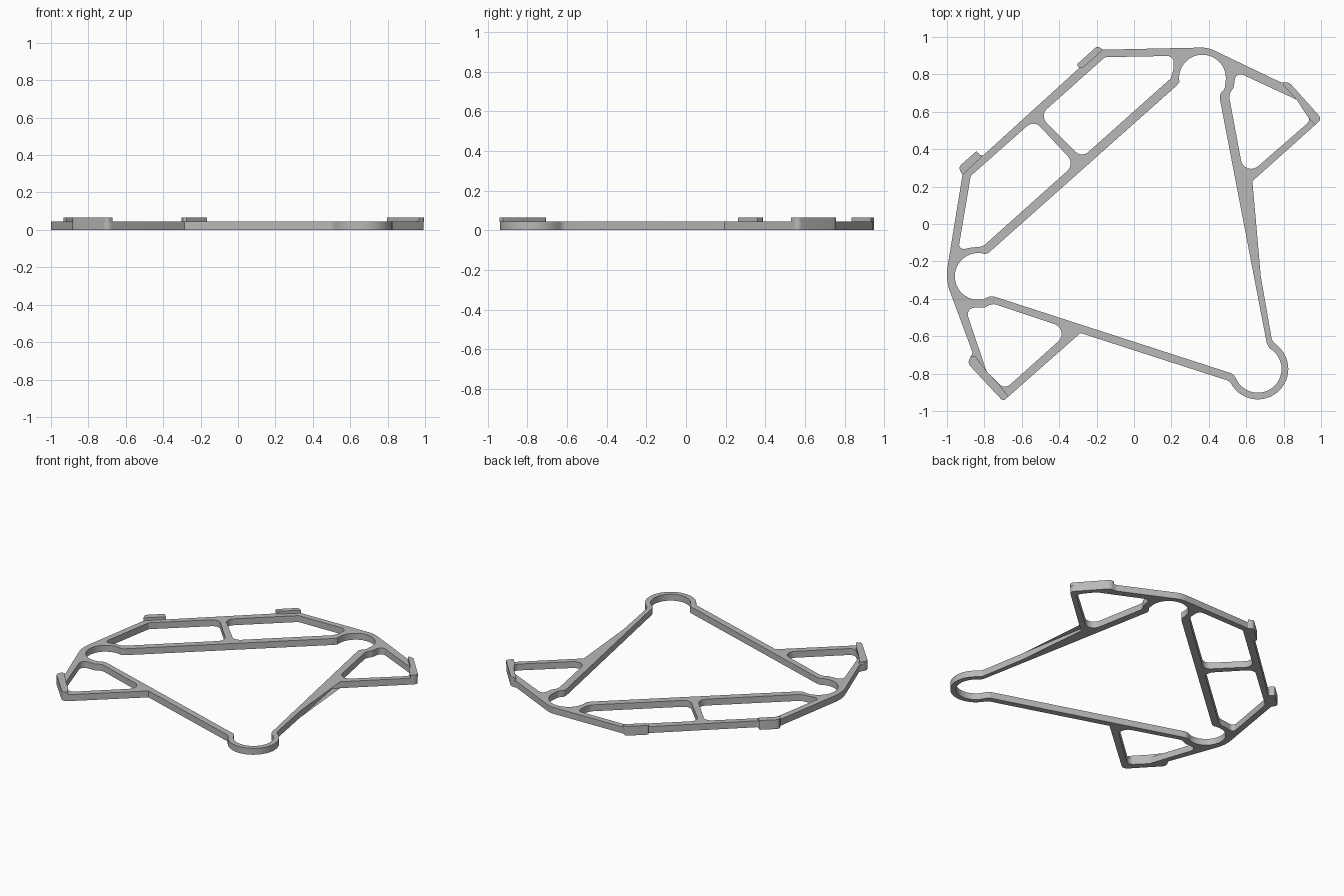
import bpy, bmesh, math
from mathutils import Vector

if "Cube" in bpy.data.objects:
    bpy.data.objects.remove(bpy.data.objects["Cube"])

PLATE, TAB = 0.045, 0.065

grey = bpy.data.materials.new("light grey")
grey.diffuse_color = (0.48, 0.48, 0.48, 1)
grey.use_nodes = True
grey.node_tree.nodes["Principled BSDF"].inputs["Base Color"].default_value = grey.diffuse_color


def arc(cx, cy, r, a0, a1, n=28):
    """Points on a circular arc, as corners without rounding."""
    return [(cx + r * math.cos(math.radians(a0 + (a1 - a0) * i / n)),
             cy + r * math.sin(math.radians(a0 + (a1 - a0) * i / n)), 0)
            for i in range(n + 1)]


def rounded(corners, steps=6):
    """Turn (x, y, radius) corners into a loop with true fillets."""
    out = []
    for i, (x, y, r) in enumerate(corners):
        p = Vector((x, y))
        a = Vector(corners[i - 1][:2]) - p
        b = Vector(corners[(i + 1) % len(corners)][:2]) - p
        if r == 0:
            out.append(p)
            continue
        half = a.angle(b) / 2
        if half > 1.5:
            out.append(p)
            continue
        t = min(r / math.tan(half), 0.48 * a.length, 0.48 * b.length)
        r = t * math.tan(half)
        c = p + (a.normalized() + b.normalized()).normalized() * (r / math.sin(half))
        s, e = p + a.normalized() * t - c, p + b.normalized() * t - c
        sweep = s.angle_signed(e)
        for k in range(steps + 1):
            ang = -sweep * k / steps
            out.append(c + Vector((s.x * math.cos(ang) - s.y * math.sin(ang),
                                   s.x * math.sin(ang) + s.y * math.cos(ang))))
    return out


def slab(name, loops, z0, z1):
    """Extrude an outline (first loop) with holes (other loops)."""
    cu = bpy.data.curves.new(name, 'CURVE')
    cu.dimensions, cu.fill_mode, cu.extrude = '2D', 'BOTH', (z1 - z0) / 2
    for loop in loops:
        pts = rounded(loop)
        sp = cu.splines.new('POLY')
        sp.points.add(len(pts) - 1)
        for q, p in zip(sp.points, pts):
            q.co = (p.x, p.y, 0, 1)
        sp.use_cyclic_u = True
    ob = bpy.data.objects.new(name, cu)
    bpy.context.collection.objects.link(ob)
    bpy.ops.object.select_all(action='DESELECT')
    ob.select_set(True)
    bpy.context.view_layer.objects.active = ob
    bpy.ops.object.convert(target='MESH')
    ob = bpy.context.object
    bm = bmesh.new()
    bm.from_mesh(ob.data)
    bmesh.ops.remove_doubles(bm, verts=bm.verts, dist=0.0003)
    bmesh.ops.translate(bm, verts=bm.verts, vec=(0, 0, (z0 + z1) / 2))
    bmesh.ops.recalc_face_normals(bm, faces=bm.faces)
    bm.to_mesh(ob.data)
    bm.free()
    ob.name = name
    ob.data.materials.clear()
    ob.data.materials.append(grey)
    bpy.ops.object.shade_smooth_by_angle(angle=math.radians(30))
    return ob


# Ring centres
LEFT, TOP, LOW = (-0.833, -0.28), (0.366, 0.78), (0.662, -0.775)

# Outer silhouette, clockwise from the upper left tab
outline = [
    (-0.196, 0.952, 0.02), (-0.165, 0.932, 0), (0.395, 0.944, 0.16),
    (0.785, 0.757, 0.03), (0.83, 0.757, 0.04), (1.005, 0.562, 0.03),
    (0.595, 0.195, 0), (0.738, -0.625, 0.05),
    *arc(*LOW, 0.163, 50, -152),
    (0.505, -0.838, 0.05), (-0.286, -0.583, 0),
    (-0.70, -0.948, 0.035), (-0.892, -0.742, 0.035), (-0.862, -0.69, 0.02),
    (-1.008, -0.296, 0.25), (-0.917, 0.262, 0), (-0.94, 0.303, 0.03),
    (-0.842, 0.39, 0.008), (-0.812, 0.36, 0.015), (-0.783, 0.388, 0.02),
    (-0.293, 0.834, 0), (-0.306, 0.853, 0.01)]

# Large central opening with three round seats
centre_hole = [
    *arc(*LEFT, 0.125, 73, 284), (-0.765, -0.383, 0.05), (-0.71, -0.40, 0.05),
    (0.532, -0.802, 0.04),
    *arc(*LOW, 0.127, 211, 421), (0.71, -0.638, 0.04),
    (0.455, 0.69, 0.06), (0.487, 0.725, 0.05),
    *arc(*TOP, 0.125, -12, 190), (0.226, 0.738, 0.03), (-0.778, -0.155, 0.03)]

# Two long openings beside the diagonal strut
side_hole_low = [
    (-0.873, 0.257, 0.03), (-0.535, 0.556, 0.05), (-0.315, 0.321, 0.055),
    (-0.80, -0.113, 0.02), (-0.825, -0.122, 0.03), (-0.87, -0.126, 0.05),
    (-0.94, -0.14, 0.05)]
side_hole_high = [
    (-0.155, 0.892, 0.03), (0.215, 0.899, 0.04), (0.21, 0.82, 0.06),
    (0.195, 0.777, 0.03), (-0.28, 0.353, 0.05), (-0.505, 0.58, 0.05)]

# Triangular wing openings
right_hole = [
    (0.545, 0.815, 0.05), (0.869, 0.665, 0.02), (0.952, 0.56, 0.04),
    (0.59, 0.245, 0.055), (0.507, 0.69, 0.06), (0.533, 0.73, 0.06)]
left_hole = [
    (-0.903, -0.448, 0.05), (-0.80, -0.447, 0.05), (-0.755, -0.425, 0.05),
    (-0.335, -0.565, 0.055), (-0.692, -0.885, 0.04), (-0.789, -0.786, 0.03)]

slab("frame", [outline, centre_hole, side_hole_low, side_hole_high,
               right_hole, left_hole], 0, PLATE)

# Raised edge tabs
tabs = {
    "upper_left_tab": [(-0.293, 0.834, 0), (-0.306, 0.853, 0.01), (-0.196, 0.952, 0.02),
                       (-0.165, 0.932, 0), (-0.275, 0.834, 0)],
    "lower_left_tab": [(-0.917, 0.262, 0), (-0.94, 0.303, 0.03), (-0.842, 0.39, 0.008),
                       (-0.812, 0.36, 0)],
    "right_wing_tab": [(0.785, 0.757, 0.03), (0.83, 0.757, 0.04), (1.005, 0.562, 0.03),
                       (0.968, 0.529, 0), (0.935, 0.565, 0), (0.869, 0.665, 0)],
    "left_wing_tab": [(-0.672, -0.923, 0), (-0.70, -0.948, 0.035), (-0.892, -0.742, 0.035),
                      (-0.862, -0.69, 0.02), (-0.789, -0.786, 0), (-0.714, -0.866, 0)],
}
for name, loop in tabs.items():
    slab(name, [loop], PLATE - 0.003, TAB)
